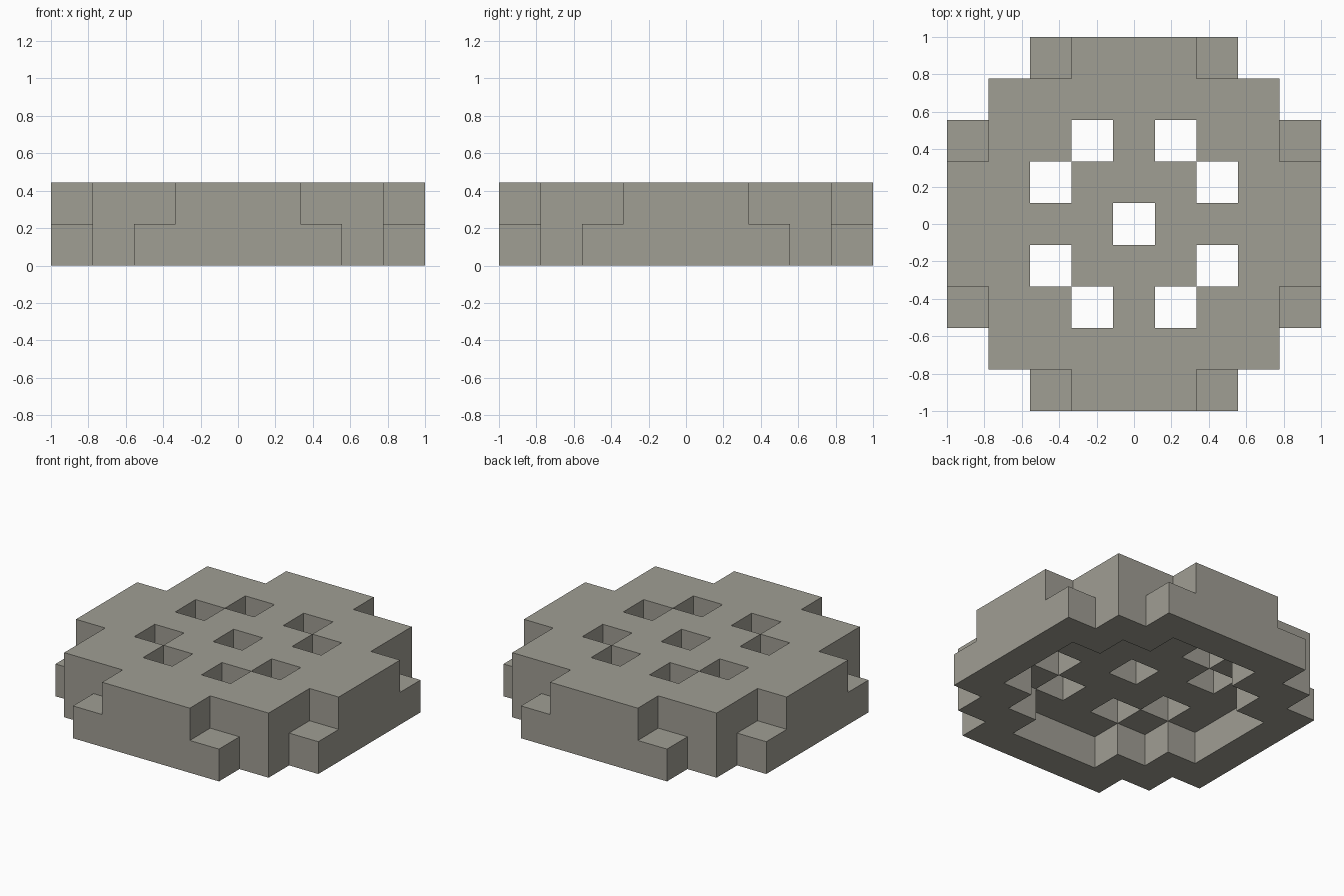
import bpy
import bmesh
from mathutils import Vector

cube = bpy.data.objects.get("Cube")
if cube:
    bpy.data.objects.remove(cube, do_unlink=True)

N = 4                    # cells run from -N to N on both axes
CELL = 2 / (2 * N + 1)   # block edge length

# One flat stone colour
stone = bpy.data.materials.new("warm_grey_stone")
stone.use_nodes = True
colour = (0.352, 0.342, 0.296, 1)
stone.diffuse_color = colour
bsdf = next(n for n in stone.node_tree.nodes if n.type == 'BSDF_PRINCIPLED')
bsdf.inputs["Base Color"].default_value = colour
bsdf.inputs["Roughness"].default_value = 0.9


def disc(half_widths):
    """Cells of a stepped disc: half width of each row, by distance from the middle."""
    return {(i, j) for j in range(-N, N + 1) for i in range(-N, N + 1)
            if abs(i) <= half_widths[abs(j)]}


# Square holes through the top plate
holes = {(0, 0)}
for sx in (-1, 1):
    for sy in (-1, 1):
        holes |= {(sx, 2 * sy), (2 * sx, sy)}

# Lower layer is a hollow ring, upper layer a pierced plate
layers = {
    "lower_rim": (0, disc([4, 4, 4, 3, 2]) - disc([3, 3, 2, 1, -1])),
    "top_plate": (1, disc([4, 4, 3, 3, 1]) - holes),
}
solid = {(i, j, k) for k, cells in layers.values() for i, j in cells}


def build_layer(name, k, cells):
    """Skin the blocks of one layer, leaving out faces shared with a neighbour."""
    bm = bmesh.new()
    for i, j in sorted(cells):
        centre = Vector((i, j, k + 0.5))
        for axis in range(3):
            for sign in (-1, 1):
                n = Vector((0, 0, 0))
                n[axis] = sign
                if (i + int(n.x), j + int(n.y), k + int(n.z)) in solid:
                    continue
                u = Vector((0, 0, 0))
                u[(axis + 1) % 3] = 0.5
                v = n.cross(u)
                mid = centre + n / 2
                corners = (mid - u - v, mid + u - v, mid + u + v, mid - u + v)
                bm.faces.new([bm.verts.new(c * CELL) for c in corners])
    bmesh.ops.remove_doubles(bm, verts=bm.verts, dist=0.001)
    mesh = bpy.data.meshes.new(name)
    bm.to_mesh(mesh)
    bm.free()
    mesh.materials.append(stone)
    obj = bpy.data.objects.new(name, mesh)
    bpy.context.collection.objects.link(obj)


for name, (k, cells) in layers.items():
    build_layer(name, k, cells)
